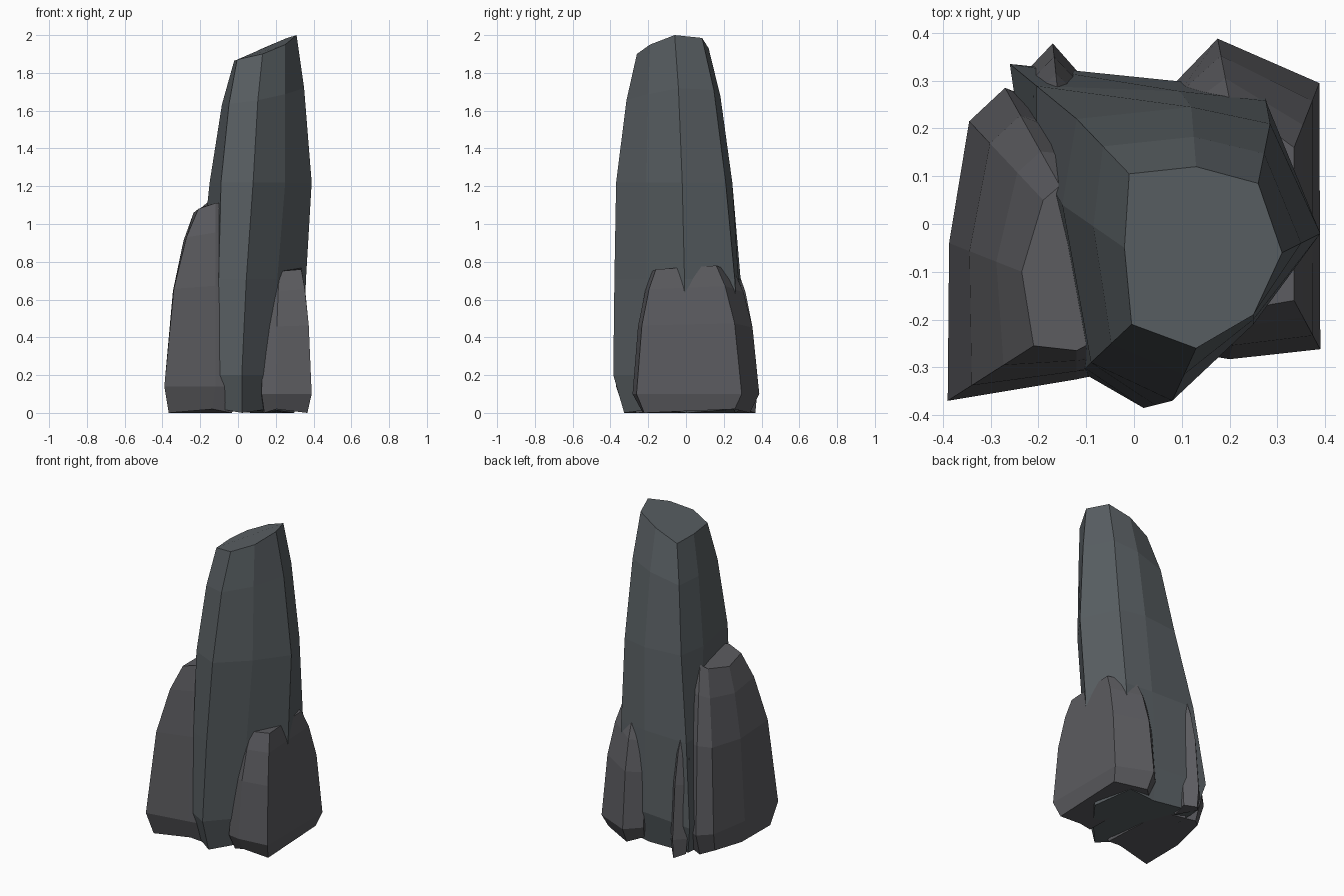
import bpy, bmesh
from mathutils import Vector


def rock(name, top, stages, color):
    """Loft facets down from a sloped top outline.
    Each stage: (z, outline, steps); steps are (height fraction, spread fraction)."""
    rings = [[Vector(p) for p in top]]
    for z, outline, steps in stages:
        start = rings[-1]
        for fz, fxy in steps:
            ring = []
            for a, (x, y) in zip(start, outline):
                ring.append(Vector((a.x + (x - a.x) * fxy,
                                    a.y + (y - a.y) * fxy,
                                    a.z + (z - a.z) * fz)))
            rings.append(ring)
    # undercut foot
    low = rings[-1]
    c = sum(low, Vector()) / len(low)
    rings.append([Vector((c.x + (p.x - c.x) * 0.86, c.y + (p.y - c.y) * 0.86,
                          0.02 * (i % 2))) for i, p in enumerate(low)])

    bm = bmesh.new()
    vs = [[bm.verts.new(p) for p in r] for r in rings]
    n = len(top)
    for a, b in zip(vs, vs[1:]):
        for i in range(n):
            j = (i + 1) % n
            bm.faces.new((a[i], a[j], b[j], b[i]))
    bm.faces.new(vs[0])
    bm.faces.new(vs[-1])
    bmesh.ops.recalc_face_normals(bm, faces=bm.faces)
    me = bpy.data.meshes.new(name)
    bm.to_mesh(me)
    bm.free()
    ob = bpy.data.objects.new(name, me)
    bpy.context.collection.objects.link(ob)
    mat = bpy.data.materials.new(name + "_stone")
    mat.diffuse_color = color
    me.materials.append(mat)
    return ob


slate = (0.10, 0.115, 0.125, 1)
stone = (0.105, 0.105, 0.115, 1)
bulge = [(0.16, 0.35), (0.45, 0.72), (1, 1)]

# Tall leaning spire with slanted tip
rock("main_spire",
     [(0.13, -0.26, 1.90), (0.25, -0.19, 1.95), (0.31, -0.06, 2.0), (0.26, 0.085, 1.985),
      (0.13, 0.12, 1.93), (-0.01, 0.105, 1.86), (-0.02, -0.05, 1.865), (-0.005, -0.21, 1.87)],
     [(1.22, [(0.08, -0.37), (0.25, -0.21), (0.39, -0.02), (0.285, 0.21),
              (0.12, 0.245), (-0.12, 0.22), (-0.15, 0.04), (-0.09, -0.29)],
       [(0.36, 0.5), (1, 1)]),
      (0.2, [(0.02, -0.385), (0.18, -0.21), (0.34, 0.0), (0.27, 0.29),
             (0.08, 0.30), (-0.26, 0.335), (-0.24, 0.2), (-0.11, -0.31)],
       [(0.5, 0.6), (1, 1)])], slate)

# Shoulder rock on the left
rock("left_rock",
     [(-0.21, -0.255, 1.08), (-0.12, -0.265, 1.11), (0.0, -0.2, 1.12), (0.0, 0.1, 1.12),
      (-0.155, 0.08, 1.12), (-0.19, 0.05, 1.09), (-0.235, -0.1, 1.06)],
     [(0.14, [(-0.39, -0.37), (-0.12, -0.325), (0.0, -0.3), (-0.05, 0.2),
              (-0.27, 0.285), (-0.345, 0.215), (-0.387, -0.04)], bulge)], stone)

# Low block on the right, wrapping around to the back corner
rock("right_rock",
     [(0.335, -0.16, 0.76), (0.22, -0.18, 0.75), (0.15, -0.1, 0.75),
      (0.1, 0.2, 0.72), (0.2, 0.26, 0.74), (0.335, 0.16, 0.78)],
     [(0.1, [(0.39, -0.262), (0.2, -0.283), (0.125, -0.27),
             (0.09, 0.30), (0.175, 0.388), (0.388, 0.295)], bulge)], stone)

# Thin splinter at the back left
rock("back_splinter",
     [(-0.16, 0.28, 0.74), (-0.13, 0.26, 0.72), (-0.15, 0.2, 0.72), (-0.2, 0.24, 0.72)],
     [(0.12, [(-0.17, 0.378), (-0.11, 0.31), (-0.12, 0.2), (-0.23, 0.315)], bulge)], stone)
